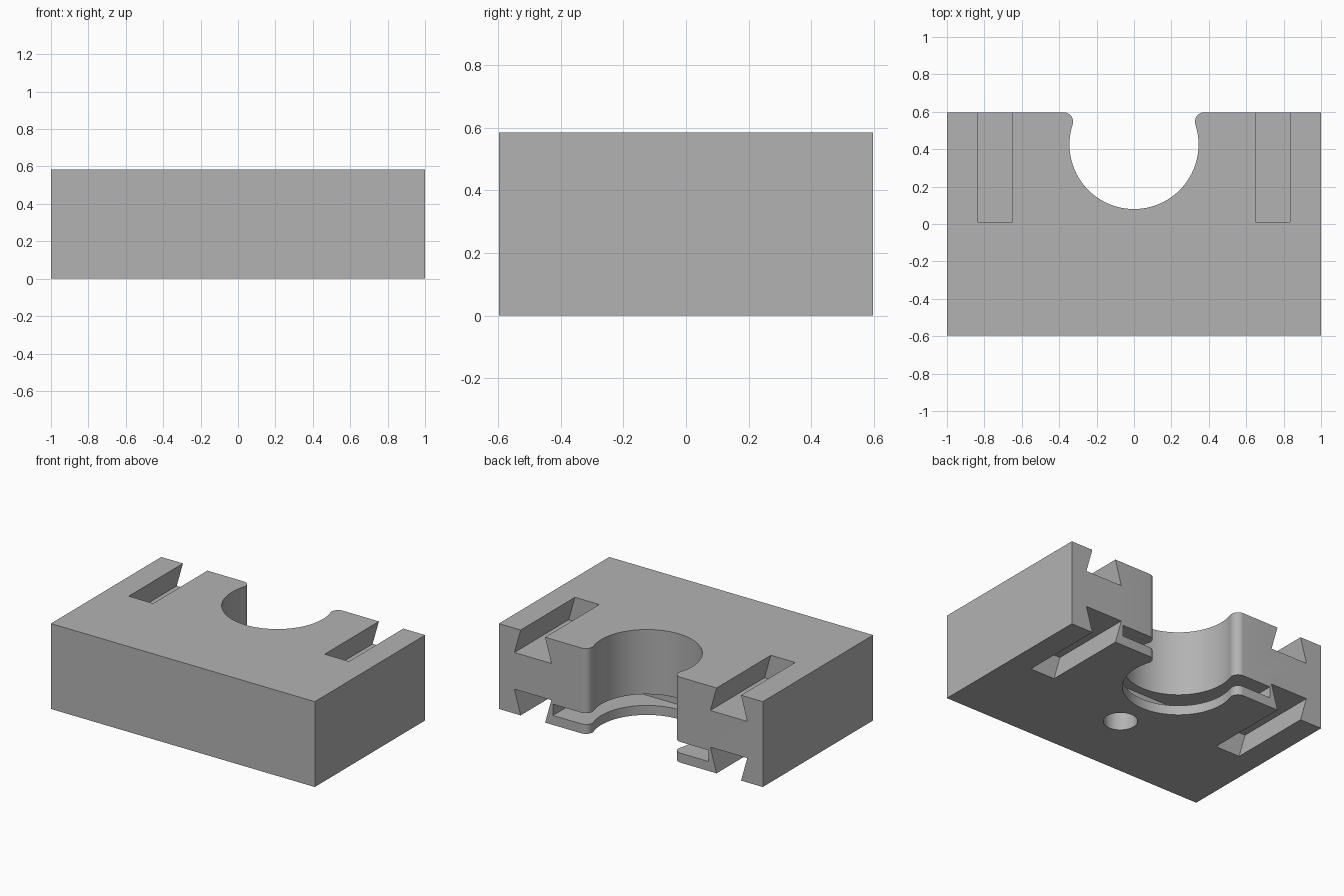
import bpy, bmesh
from math import sin, cos, pi, atan2, sqrt

if "Cube" in bpy.data.objects:
    bpy.data.objects.remove(bpy.data.objects["Cube"], do_unlink=True)

HALF_D, HEIGHT = 0.597, 0.585
BITE_Y, BITE_R, FILLET = 0.425, 0.345, 0.05
GROOVE_END, GROOVE_DEPTH = 0.01, 0.167

grey = bpy.data.materials.new("plain grey")
grey.use_nodes = True
grey.diffuse_color = (0.45, 0.45, 0.45, 1)
grey.node_tree.nodes["Principled BSDF"].inputs["Base Color"].default_value = (0.45, 0.45, 0.45, 1)


def prism(name, points, shift):
    """Extrude a closed 3D outline along the shift vector."""
    bm = bmesh.new()
    face = bm.faces.new([bm.verts.new(p) for p in points])
    ext = bmesh.ops.extrude_face_region(bm, geom=[face])
    moved = [v for v in ext["geom"] if isinstance(v, bmesh.types.BMVert)]
    bmesh.ops.translate(bm, verts=moved, vec=shift)
    bmesh.ops.recalc_face_normals(bm, faces=bm.faces)
    mesh = bpy.data.meshes.new(name)
    bm.to_mesh(mesh)
    bm.free()
    mesh.materials.append(grey)
    obj = bpy.data.objects.new(name, mesh)
    bpy.context.collection.objects.link(obj)
    return obj


def arc(cx, cy, r, a0, a1, n):
    return [(cx + r * cos(a0 + (a1 - a0) * i / n), cy + r * sin(a0 + (a1 - a0) * i / n))
            for i in range(n + 1)]


# Block outline with the round bite and its filleted mouth
fy = HALF_D - FILLET
fx = sqrt((BITE_R + FILLET) ** 2 - (fy - BITE_Y) ** 2)
tangent = atan2(fy - BITE_Y, fx)
right_lip = arc(fx, fy, FILLET, pi / 2, pi + tangent, 12)
left_lip = [(-x, y) for x, y in reversed(right_lip)]
bite = arc(0, BITE_Y, BITE_R, tangent, -pi - tangent, 72)[1:-1]
outline = [(-1, -HALF_D), (1, -HALF_D), (1, HALF_D)] + right_lip + bite + left_lip + [(-1, HALF_D)]
block = prism("clamp_block", [(x, y, 0) for x, y in outline], (0, 0, HEIGHT))

cutters = []

# Dovetail grooves, top and bottom, both sides
over = 0.05
flare = 0.047 / GROOVE_DEPTH * over
for side in (-1, 1):
    for top in (False, True):
        section = [(-0.0925 + flare, -over), (0.0925 - flare, -over),
                   (0.14, GROOVE_DEPTH), (-0.14, GROOVE_DEPTH)]
        pts = [(side * 0.7425 + x, GROOVE_END, HEIGHT - z if top else z) for x, z in section]
        cutters.append(prism("groove_cutter", pts, (0, 1, 0)))

# Thin plate slot just above the base
slot = [(-0.59, 0.02, 0.065), (0.59, 0.02, 0.065), (0.59, 1, 0.065), (-0.59, 1, 0.065)]
cutters.append(prism("slot_cutter", slot, (0, 0, 0.077)))

# Blind round hole in the underside
ring = arc(0, -0.13, 0.105, 0, 2 * pi, 48)[:-1]
cutters.append(prism("hole_cutter", [(x, y, -0.1) for x, y in ring], (0, 0, 0.4)))

bpy.context.view_layer.objects.active = block
block.select_set(True)
for cutter in cutters:
    cutter.hide_render = True
    mod = block.modifiers.new("cut", "BOOLEAN")
    mod.operation = "DIFFERENCE"
    mod.solver = "EXACT"
    mod.object = cutter
    bpy.ops.object.modifier_apply(modifier=mod.name)
    bpy.data.objects.remove(cutter, do_unlink=True)

bpy.ops.object.shade_smooth_by_angle(angle=pi / 6)
